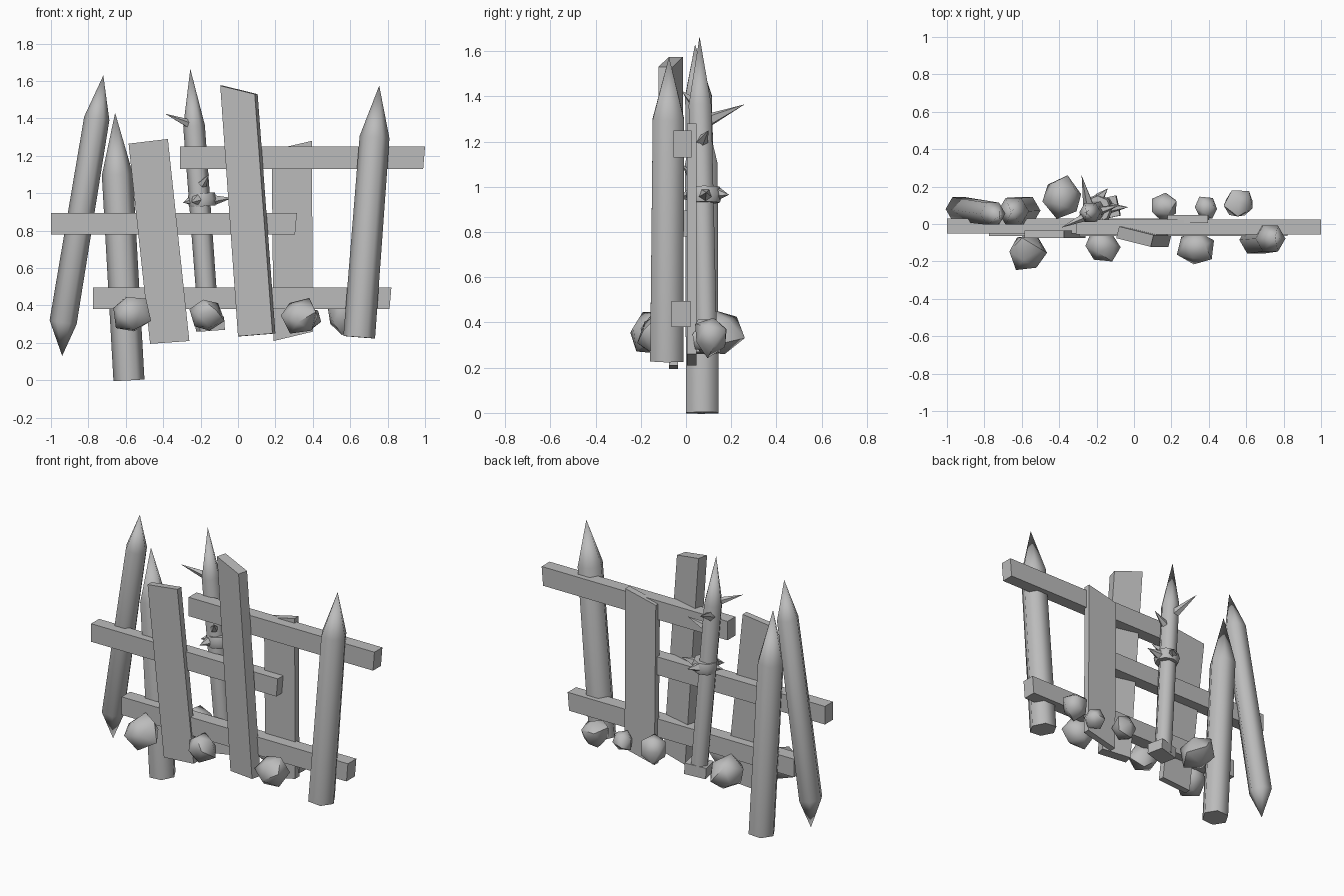
import bpy, bmesh, math, random
from mathutils import Vector, Matrix

cube = bpy.data.objects.get("Cube")
if cube:
    bpy.data.objects.remove(cube, do_unlink=True)

grey = bpy.data.materials.new("weathered grey")
grey.use_nodes = True
grey.diffuse_color = (0.5, 0.5, 0.5, 1)
grey.node_tree.nodes["Principled BSDF"].inputs["Base Color"].default_value = (0.5, 0.5, 0.5, 1)


def finish(name, bm, smooth=None):
    bmesh.ops.recalc_face_normals(bm, faces=bm.faces)
    mesh = bpy.data.meshes.new(name)
    bm.to_mesh(mesh)
    bm.free()
    mesh.materials.append(grey)
    if smooth:
        for p in mesh.polygons:
            p.use_smooth = True
        mesh.set_sharp_from_angle(angle=math.radians(smooth))
    ob = bpy.data.objects.new(name, mesh)
    bpy.context.collection.objects.link(ob)
    return ob


def loft(name, stations, sides=6, smooth=65):
    """Sweep polygon rings through (x, y, z, radius); radius 0 makes a point."""
    bm = bmesh.new()
    pts = [Vector(s[:3]) for s in stations]
    axis = (pts[-1] - pts[0]).normalized()
    helper = Vector((0, 1, 0)) if abs(axis.y) < 0.8 else Vector((0, 0, 1))
    u = helper.cross(axis).normalized()
    v = axis.cross(u)
    rings = []
    for p, s in zip(pts, stations):
        if s[3] == 0:
            rings.append([bm.verts.new(p)] * sides)
            continue
        angles = [math.tau * i / sides for i in range(sides)]
        rings.append([bm.verts.new(p + s[3] * (u * math.cos(a) + v * math.sin(a))) for a in angles])
    for lo, hi in zip(rings, rings[1:]):
        for i in range(sides):
            j = (i + 1) % sides
            bm.faces.new(list(dict.fromkeys((lo[i], lo[j], hi[j], hi[i]))))
    for ring in (rings[0], rings[-1]):
        if len(set(ring)) > 1:
            bm.faces.new(ring)
    return finish(name, bm, smooth)


def board(name, outline, y0, y1, yaw=0):
    """Extrude an x-z outline between two depths, optionally turned about its middle."""
    bm = bmesh.new()
    face = bm.faces.new([bm.verts.new((x, y0, z)) for x, z in outline])
    ext = bmesh.ops.extrude_face_region(bm, geom=[face])["geom"]
    moved = [g for g in ext if isinstance(g, bmesh.types.BMVert)]
    bmesh.ops.translate(bm, verts=moved, vec=(0, y1 - y0, 0))
    if yaw:
        mid = Vector((sum(p[0] for p in outline) / len(outline), (y0 + y1) / 2, 0))
        # Turn each end about its own centre so the lean is kept
        for lo in (True, False):
            half = sum(p[1] for p in outline) / len(outline)
            vs = [w for w in bm.verts if (w.co.z < half) == lo]
            c = Vector((sum(w.co.x for w in vs) / len(vs), mid.y, 0))
            bmesh.ops.rotate(bm, verts=vs, cent=c, matrix=Matrix.Rotation(math.radians(yaw), 3, 'Z'))
    return finish(name, bm)


def rock(name, centre, size, seed):
    random.seed(seed)
    bm = bmesh.new()
    bmesh.ops.create_icosphere(bm, subdivisions=1, radius=1.08)
    spin = Matrix.Rotation(random.uniform(0, 6), 3, Vector((1, 2, 3)).normalized())
    for w in bm.verts:
        p = spin @ (w.co * random.uniform(0.88, 1.12))
        w.co = Vector(centre) + Vector([a * b for a, b in zip(p, size)])
    return finish(name, bm, 50)


# Horizontal rails
board("top_rail", [(-0.31, 1.13), (0.99, 1.13), (1.0, 1.25), (-0.31, 1.25)], -0.055, 0.025)
board("middle_rail", [(-1, 0.78), (0.305, 0.78), (0.315, 0.895), (-1, 0.895)], -0.05, 0.03)
board("bottom_rail", [(-0.775, 0.38), (0.81, 0.38), (0.82, 0.495), (-0.775, 0.495)], -0.065, 0.02)

# Upright planks
board("left_plank", [(-0.47, 0.195), (-0.26, 0.21), (-0.375, 1.29), (-0.585, 1.265)], -0.075, -0.035)
board("tall_plank", [(0.005, 0.235), (0.195, 0.25), (0.1, 1.53), (-0.09, 1.575)], -0.1, -0.035, -14)
board("back_plank", [(0.19, 0.21), (0.4, 0.26), (0.395, 1.28), (0.18, 1.23)], 0.005, 0.047)

# Sharpened stakes
loft("double_pointed_stake", [(-0.94, 0.085, 0.13, 0), (-0.935, 0.08, 0.31, 0.073),
                              (-0.755, 0.055, 1.4, 0.068), (-0.72, 0.04, 1.63, 0)])
loft("standing_stake", [(-0.583, 0.072, 0, 0.083), (-0.645, 0.068, 1.1, 0.083),
                        (-0.657, 0.062, 1.43, 0)])
loft("right_stake", [(0.648, -0.085, 0.23, 0.085), (0.73, -0.078, 1.3, 0.08),
                     (0.755, -0.075, 1.575, 0)])
loft("thorny_stake", [(-0.155, 0.09, 0.28, 0.055), (-0.235, 0.062, 1.36, 0.058),
                      (-0.255, 0.06, 1.665, 0)])

# Foot block and spiked collar on the thin stake
board("foot_block", [(-0.215, 0.26), (-0.08, 0.27), (-0.085, 0.34), (-0.22, 0.33)], 0.03, 0.14, 12)
loft("spike_collar", [(-0.19, 0.08, 0.93, 0.07), (-0.192, 0.08, 0.965, 0.08),
                      (-0.195, 0.08, 1.0, 0.07)], 8)
spikes = [
    ((-0.13, 0.085, 0.965), (-0.03, 0.09, 0.975), 0.03),
    ((-0.25, 0.07, 0.96), (-0.295, 0.045, 0.95), 0.025),
    ((-0.185, 0.14, 0.97), (-0.14, 0.19, 0.965), 0.03),
    ((-0.22, 0.02, 0.965), (-0.25, -0.03, 0.95), 0.03),
    ((-0.26, 0.04, 1.37), (-0.39, -0.02, 1.425), 0.025),
    ((-0.24, 0.09, 1.29), (-0.28, 0.26, 1.365), 0.032),
    ((-0.19, 0.07, 1.2), (-0.08, 0.1, 1.25), 0.028),
    ((-0.19, 0.03, 1.05), (-0.155, -0.02, 1.1), 0.025),
]
for i, (base, tip, r) in enumerate(spikes):
    loft(f"spike_{i + 1}", [(*base, r), (*tip, 0)], 5, 30)

# Rocks along the bottom rail
rocks = [
    ((-0.575, -0.15, 0.355), (0.1, 0.1, 0.1)),
    ((-0.17, -0.12, 0.35), (0.09, 0.085, 0.09)),
    ((0.33, -0.125, 0.345), (0.095, 0.085, 0.09)),
    ((-0.385, 0.14, 0.35), (0.1, 0.11, 0.1)),
    ((0.16, 0.095, 0.34), (0.08, 0.075, 0.085)),
    ((0.385, 0.085, 0.33), (0.062, 0.06, 0.06)),
    ((0.56, 0.11, 0.34), (0.08, 0.08, 0.085)),
]
for i, (centre, size) in enumerate(rocks):
    rock(f"rock_{i + 1}", centre, size, i + 3)
